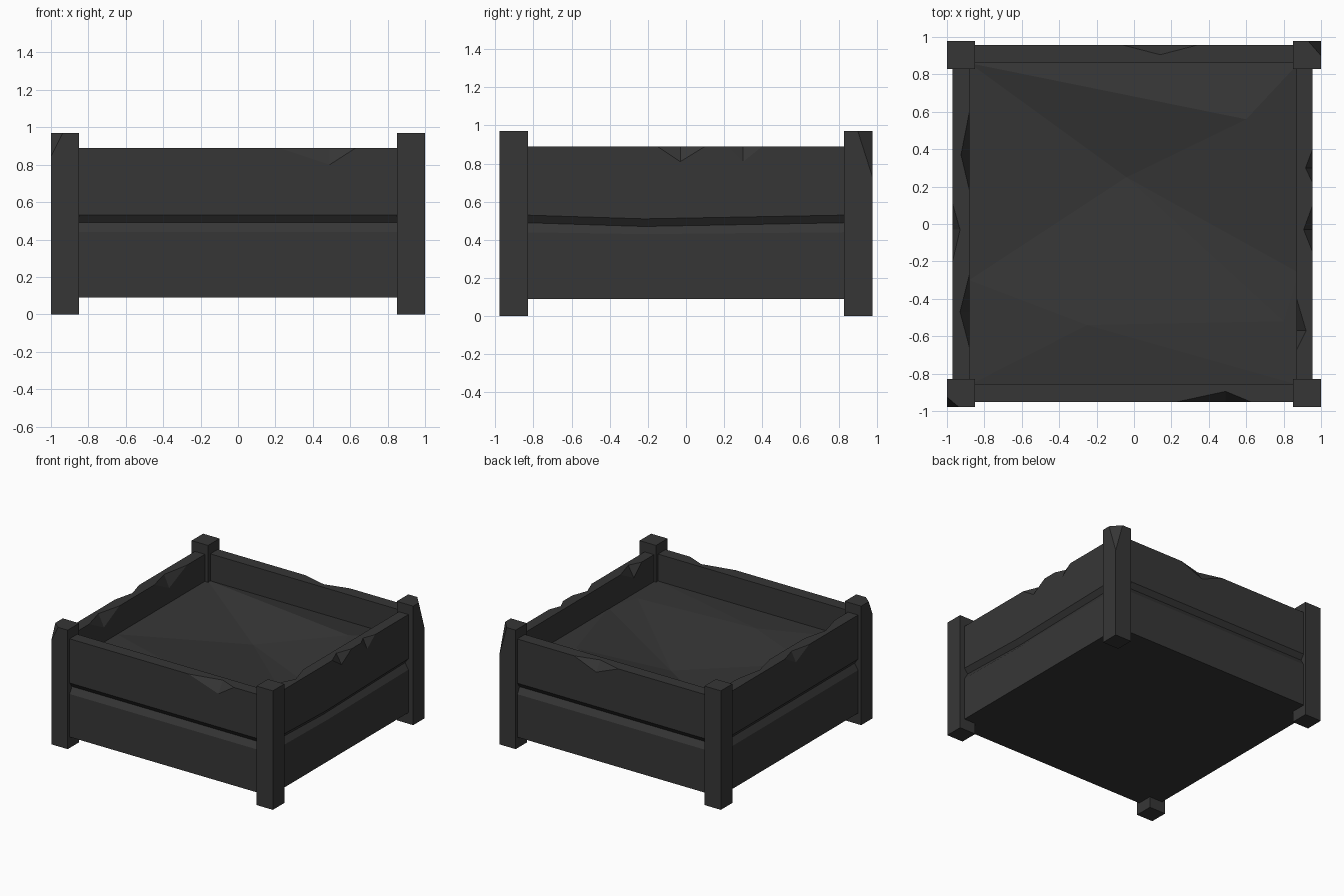
import bpy, bmesh
from mathutils import Vector
from mathutils.geometry import delaunay_2d_cdt

if "Cube" in bpy.data.objects:
    bpy.data.objects.remove(bpy.data.objects["Cube"])

mat = bpy.data.materials.new("charcoal wood and soil")
mat.diffuse_color = (0.037, 0.037, 0.037, 1)
mat.use_nodes = True
mat.node_tree.nodes["Principled BSDF"].inputs["Base Color"].default_value = mat.diffuse_color

Z0, TOP = 0.09, 0.89


def finish(name, bm):
    bmesh.ops.recalc_face_normals(bm, faces=bm.faces)
    me = bpy.data.meshes.new(name)
    bm.to_mesh(me)
    bm.free()
    me.materials.append(mat)
    ob = bpy.data.objects.new(name, me)
    bpy.context.collection.objects.link(ob)
    return ob


def chip(ob, pts):
    """Knock a faceted chip out of an object with a convex cutter."""
    bm = bmesh.new()
    for p in pts:
        bm.verts.new(p)
    bmesh.ops.convex_hull(bm, input=bm.verts)
    cutter = finish("chip_cutter", bm)
    cutter.hide_render = True
    mod = ob.modifiers.new("chip", 'BOOLEAN')
    mod.operation, mod.solver, mod.object = 'DIFFERENCE', 'EXACT', cutter
    bpy.context.view_layer.objects.active = ob
    bpy.ops.object.modifier_apply(modifier=mod.name)
    bpy.data.objects.remove(cutter)


# Corner posts
posts = {}
for sx, nx in ((-1, "left"), (1, "right")):
    for sy, ny in ((-1, "front"), (1, "back")):
        bm = bmesh.new()
        bmesh.ops.create_cube(bm, size=1)
        for v in bm.verts:
            v.co = (sx * 0.925 + v.co.x * 0.148, sy * 0.904 + v.co.y * 0.148,
                    (v.co.z + 0.5) * 0.97)
        posts[ny, nx] = finish(f"{ny}_{nx}_post", bm)

# Broken corners on two opposite posts
chip(posts["front", "left"], [(-1, -0.925, 0.97), (-0.935, -0.98, 0.97),
                              (-1, -0.98, 0.84), (-1.1, -1.08, 1.07)])
chip(posts["back", "right"], [(1, 0.90, 0.97), (0.93, 0.98, 0.97),
                              (1, 0.98, 0.72), (1.1, 1.08, 1.07)])

# Plank walls: u runs along the wall, w points outward
frames = {
    "front": lambda u, w, z: (u, -w, z),
    "back": lambda u, w, z: (u, w, z),
    "right": lambda u, w, z: (w, u, z),
    "left": lambda u, w, z: (-w, u, z),
}


def wall(side, half, outer, inner, sag, chips):
    f = frames[side]
    bm = bmesh.new()
    rings = []
    for u, dz in ((-half, 0), (-0.22, -sag), (half, 0)):
        prof = [(outer, Z0), (outer, 0.44 + dz * 0.5), (outer - 0.03, 0.49 + dz),
                (outer, 0.53 + dz), (outer, TOP), (inner, TOP), (inner, Z0)]
        rings.append([bm.verts.new(f(u, w, z)) for w, z in prof])
    for a, b in zip(rings, rings[1:]):
        for i in range(7):
            j = (i + 1) % 7
            bm.faces.new((a[i], a[j], b[j], b[i]))
    bm.faces.new(rings[0])
    bm.faces.new(rings[-1])
    ob = finish(f"{side}_wall", bm)
    # chip: start, end, deepest point along the wall, bottom height, reach across the top
    for u0, u1, um, zd, reach, outside in chips:
        edge = outer if outside else inner
        away = 0.1 if outside else -0.1
        chip(ob, [f(u0, edge, TOP), f(u1, edge, TOP), f(um, edge, zd),
                  f(um, reach, TOP), f(um, edge + away, TOP + 0.1)])


wall("front", 0.87, 0.953, 0.855, 0.0, [(0.22, 0.63, 0.49, 0.80, 0.895, True)])
wall("back", 0.87, 0.957, 0.86, 0.0, [(-0.06, 0.34, 0.14, 0.81, 0.905, True)])
wall("right", 0.85, 0.955, 0.87, 0.02, [(-0.15, 0.10, -0.03, 0.81, 0.907, True),
                                        (0.22, 0.40, 0.30, 0.81, 0.917, True),
                                        (-0.67, -0.40, -0.57, 0.80, 0.92, False)])
wall("left", 0.85, 0.97, 0.88, 0.0, [(-0.20, 0.11, -0.03, 0.81, 0.93, True),
                                     (0.18, 0.60, 0.37, 0.79, 0.925, False),
                                     (-0.66, -0.27, -0.47, 0.79, 0.93, False)])

# Soil: uneven faceted top over a closed flat base
X, Y = 0.88, 0.86
soil = [(-X, -Y, 0.67), (X, -Y, 0.67), (X, -0.26, 0.67), (X, Y, 0.67),
        (-X, Y, 0.67), (-X, -0.3, 0.67),
        (0.6, 0.56, 0.73), (-0.04, 0.25, 0.60), (-0.25, -0.54, 0.70), (0.8, -0.52, 0.67)]
rim = range(6)
ridges = [(4, 6), (4, 7), (6, 7), (6, 3), (7, 5), (7, 2), (8, 9), (8, 0), (7, 8)]
edges = [(i, (i + 1) % 6) for i in rim] + ridges
co, _, tris, *_ = delaunay_2d_cdt([Vector(p[:2]) for p in soil], edges, [], 0, 1e-5)
bm = bmesh.new()
top = [bm.verts.new((c.x, c.y, min(soil, key=lambda p: (p[0] - c.x) ** 2 + (p[1] - c.y) ** 2)[2]))
       for c in co]
for t in tris:
    bm.faces.new([top[i] for i in t])
border = [e for e in bm.edges if e.is_boundary]
ext = bmesh.ops.extrude_edge_only(bm, edges=border)["geom"]
for v in ext:
    if isinstance(v, bmesh.types.BMVert):
        v.co.z = Z0
bmesh.ops.holes_fill(bm, edges=[e for e in bm.edges if e.is_boundary], sides=0)
finish("soil", bm)
